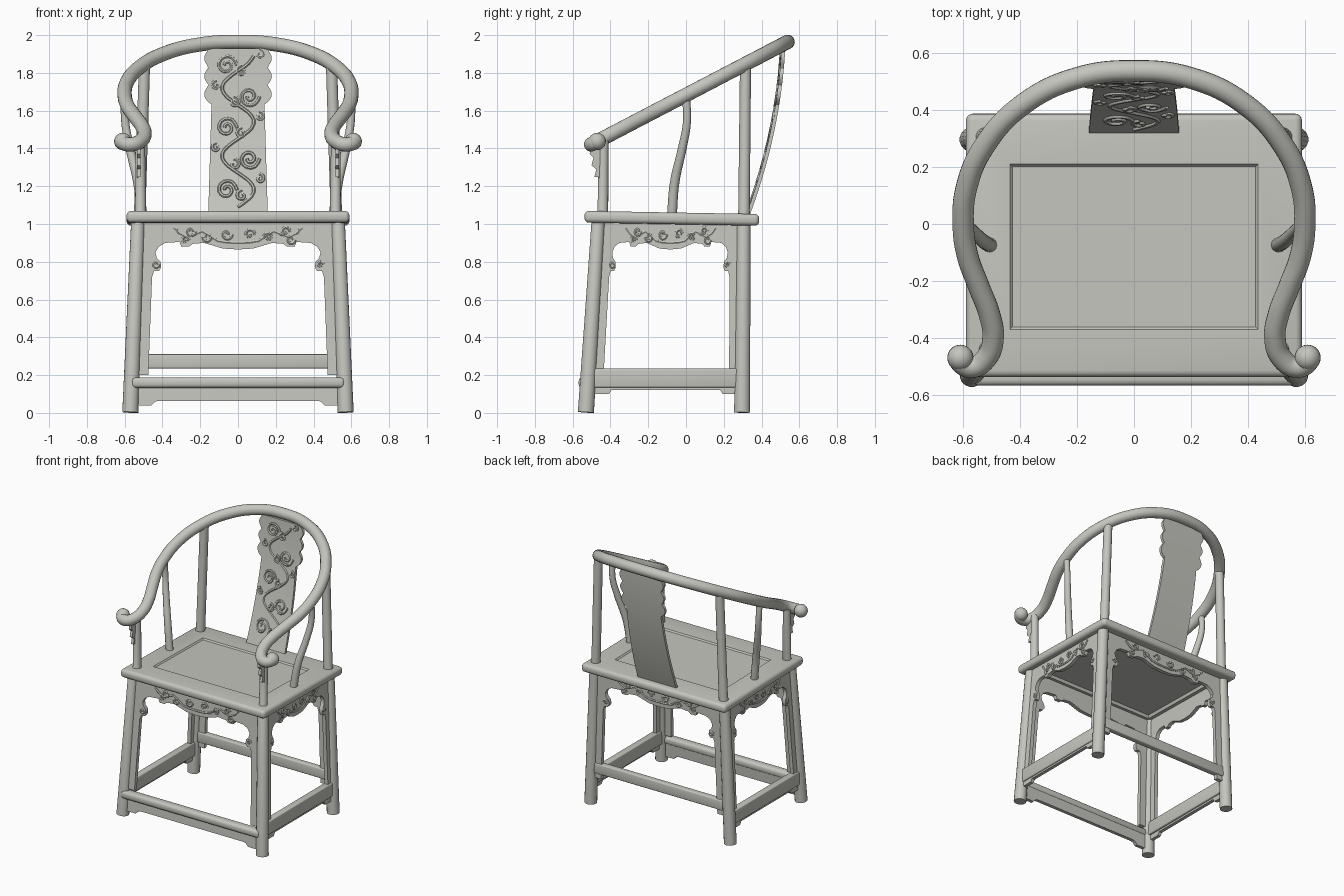
import bpy, bmesh
from math import sin, cos, pi

cube = bpy.data.objects.get("Cube")
if cube:
    bpy.data.objects.remove(cube, do_unlink=True)

mat = bpy.data.materials.new("pale_grey_wood")
mat.use_nodes = True
colour = (0.56, 0.56, 0.52, 1)
mat.diffuse_color = colour
mat.node_tree.nodes["Principled BSDF"].inputs["Base Color"].default_value = colour


def finish(obj):
    """Link, smooth and colour an object."""
    if obj.name not in bpy.context.collection.objects:
        bpy.context.collection.objects.link(obj)
    bpy.ops.object.select_all(action='DESELECT')
    obj.select_set(True)
    bpy.context.view_layer.objects.active = obj
    if obj.type == 'CURVE':
        bpy.ops.object.convert(target='MESH')
    obj = bpy.context.object
    obj.data.materials.clear()
    obj.data.materials.append(mat)
    bpy.ops.object.shade_smooth_by_angle(angle=0.7)


def from_bmesh(name, bm):
    bmesh.ops.recalc_face_normals(bm, faces=bm.faces)
    mesh = bpy.data.meshes.new(name)
    bm.to_mesh(mesh)
    bm.free()
    finish(bpy.data.objects.new(name, mesh))


def tube(name, paths, radius, radii=None, handle='AUTO', sides=4, res=6):
    """Round rods along one or more paths."""
    curve = bpy.data.curves.new(name, 'CURVE')
    curve.dimensions = '3D'
    curve.bevel_depth = radius
    curve.bevel_resolution = sides
    curve.resolution_u = res
    curve.use_fill_caps = True
    for path in paths:
        spline = curve.splines.new('BEZIER')
        spline.bezier_points.add(len(path) - 1)
        for i, (bp, co) in enumerate(zip(spline.bezier_points, path)):
            bp.co = co
            bp.handle_left_type = bp.handle_right_type = handle
            if radii:
                bp.radius = radii[i] / radius
    finish(bpy.data.objects.new(name, curve))


def box(name, centre, size, bevel):
    bm = bmesh.new()
    bmesh.ops.create_cube(bm, size=1)
    for v in bm.verts:
        v.co = [c + a * s for c, a, s in zip(centre, v.co, size)]
    bmesh.ops.bevel(bm, geom=bm.edges[:], offset=bevel, segments=3,
                    profile=0.5, affect='EDGES')
    from_bmesh(name, bm)


def panel(name, profile, place, thick):
    """Flat cut-out board: profile in (u, z), placed in space by a function."""
    bm = bmesh.new()
    loops = [[bm.verts.new(place(u, z, d)) for u, z in profile]
             for d in (-thick / 2, thick / 2)]
    for loop in loops:
        bm.faces.new(loop)
    n = len(profile)
    for i in range(n):
        j = (i + 1) % n
        bm.faces.new((loops[0][i], loops[0][j], loops[1][j], loops[1][i]))
    bmesh.ops.recalc_face_normals(bm, faces=bm.faces)
    bmesh.ops.triangulate(bm, faces=[f for f in bm.faces if len(f.verts) > 4])
    from_bmesh(name, bm)


def mirrored(half):
    return half + [(-u, z) for u, z in reversed(half) if u > 0]


def spiral(u, z, r, start, turns):
    return [(u + r * (1 - 0.08 * i) * cos(start + turns * 2 * pi * i / 10),
             z + r * (1 - 0.08 * i) * sin(start + turns * 2 * pi * i / 10))
            for i in range(11)]


# Leaning planes of the four sides; d pushes outward
def front(u, z, d):
    return (u, -0.53 + 0.065 * z - d, z)


def back(u, z, d):
    return (u, 0.297 + 0.008 * z + d, z)


def side(s):
    return lambda u, z, d: (s * (0.57 - 0.04 * z + d), -0.11 + 0.03 * z + 0.7 * u, z)


planes = {"front": front, "back": back, "left": side(1), "right": side(-1)}

# Seat: rounded slab with sunken panels above and below
bm = bmesh.new()
bmesh.ops.create_cube(bm, size=1)
for v in bm.verts:
    v.co = (v.co.x * 1.18, v.co.y * 0.925 - 0.075, v.co.z * 0.062 + 1.03)
bmesh.ops.bevel(bm, geom=bm.edges[:], offset=0.024, segments=4, profile=0.5, affect='EDGES')
for up, hx, y0, y1, depth in ((1, 0.435, -0.37, 0.21, -0.01), (-1, 0.49, -0.43, 0.27, -0.02)):
    face = max(bm.faces, key=lambda f: f.calc_center_median().z * up + f.calc_area())
    bmesh.ops.inset_region(bm, faces=[face], thickness=0.1)
    for v in face.verts:
        v.co.x = hx if v.co.x > 0 else -hx
        v.co.y = y1 if v.co.y > -0.075 else y0
    bmesh.ops.inset_region(bm, faces=[face], thickness=0.012, depth=depth)
for v in bm.verts:
    v.co.z -= 0.018 * (v.co.y + 0.075)
from_bmesh("seat", bm)

# Legs, posts and arm supports
for s, label in ((1, "left"), (-1, "right")):
    tube(label + "_front_leg",
         [[(s * 0.57, -0.53, 0.003), (s * 0.53, -0.465, 1.0), (s * 0.515, -0.44, 1.07),
           (s * 0.518, -0.436, 1.44)]],
         0.042, (0.043, 0.037, 0.029, 0.026), 'VECTOR', 6, 2)
    tube(label + "_back_leg",
         [[(s * 0.57, 0.297, 0.002), (s * 0.53, 0.305, 1.0), (s * 0.52, 0.307, 1.07),
           (s * 0.495, 0.315, 1.845)]],
         0.042, (0.043, 0.037, 0.031, 0.03), 'VECTOR', 6, 2)
    tube(label + "_arm_support",
         [[(s * 0.505, -0.075, 1.04), (s * 0.53, -0.06, 1.22), (s * 0.572, -0.02, 1.4),
           (s * 0.597, 0.005, 1.54), (s * 0.6, 0.0, 1.68)]],
         0.023, (0.026, 0.025, 0.023, 0.021, 0.021))
    # Scalloped bracket under the hand rest
    panel(label + "_arm_bracket",
          [(-0.44, 1.22), (-0.465, 1.25), (-0.485, 1.25), (-0.475, 1.29), (-0.5, 1.31),
           (-0.49, 1.35), (-0.51, 1.37), (-0.505, 1.42), (-0.44, 1.42)],
          lambda u, z, d: (s * (0.525 + d), u, z), 0.02)

# Horseshoe arm rail lying in a sloping plane, with curled ends
half = [(0.2, 0.513), (0.39, 0.42), (0.525, 0.275), (0.588, 0.13), (0.6, 0.0),
        (0.585, -0.11), (0.545, -0.22), (0.507, -0.32), (0.495, -0.4),
        (0.518, -0.47), (0.565, -0.502), (0.605, -0.49), (0.615, -0.465)]
rail = [(-x, y) for x, y in reversed(half)] + [(0, 0.538)] + half
tube("arm_rail", [[(x, y, 1.965 + 0.522 * (y - 0.54)) for x, y in rail]], 0.038, None, 'AUTO', 7, 8)
for s, label in ((1, "left"), (-1, "right")):
    bm = bmesh.new()
    bmesh.ops.create_uvsphere(bm, u_segments=20, v_segments=12, radius=0.046)
    bmesh.ops.translate(bm, verts=bm.verts, vec=(s * 0.61, -0.47, 1.437))
    from_bmesh(label + "_hand_scroll", bm)


# Curved back splat with scalloped upper edges
def splat_y(z):
    t = (z - 1.04) / 0.88
    return 0.325 + 0.33 * t - 0.14 * t * t


def splat_half(z):
    if z < 1.64:
        return 0.158 - 0.03 * (z - 1.04)
    return 0.155 + 0.024 * abs(sin((z - 1.64) * pi / 0.095))


bm = bmesh.new()
rings = []
for i in range(61):
    z = 1.04 + 0.89 * i / 60
    w, y = splat_half(z), splat_y(z)
    rings.append([bm.verts.new((a * w, y + b, z))
                  for a, b in ((-1, -0.01), (1, -0.01), (1, 0.01), (-1, 0.01))])
for a, b in zip(rings, rings[1:]):
    for k in range(4):
        bm.faces.new((a[k], a[(k + 1) % 4], b[(k + 1) % 4], b[k]))
bm.faces.new(rings[0])
bm.faces.new(rings[-1])
from_bmesh("back_splat", bm)

# Carved scrolls on the splat: a winding stem with curls in its bends
carving = [[(0.085 * sin((1.09 + 0.04 * i - 1.09) * 2 * pi / 0.36), 1.09 + 0.04 * i)
            for i in range(21)]]
for k in range(5):
    s = 1 if k % 2 == 0 else -1
    z = 1.18 + 0.165 * k
    carving += [spiral(-s * 0.06, z, 0.055, 0, s * 1.5),
                spiral(s * 0.115, z + 0.06, 0.025, pi / 2, -s),
                spiral(s * 0.02, z - 0.03, 0.03, pi / 2, s)]
tube("splat_carving", [[(u, splat_y(z) - 0.01, z) for u, z in p] for p in carving],
     0.009, None, 'AUTO', 1, 2)

# Shaped aprons running down the inside of the legs, with carved scrolls
apron = mirrored([(0.55, 1.005), (0.56, 0.2), (0.475, 0.2), (0.455, 0.72), (0.445, 0.75),
                  (0.42, 0.75), (0.407, 0.77), (0.41, 0.8), (0.43, 0.82), (0.437, 0.85),
                  (0.42, 0.88), (0.385, 0.9), (0.31, 0.905), (0.3, 0.88), (0.26, 0.88),
                  (0.24, 0.895), (0.18, 0.9), (0.13, 0.885), (0.08, 0.87), (0, 0.865)])
scrolls = []
for s in (1, -1):
    scrolls += [[(s * u, z) for u, z in ((0.34, 0.98), (0.27, 0.93), (0.19, 0.96),
                                         (0.11, 0.91), (0, 0.9))],
                spiral(s * 0.25, 0.96, 0.026, 0, s), spiral(s * 0.16, 0.93, 0.026, pi, -s),
                spiral(s * 0.06, 0.945, 0.03, 0, s), spiral(s * 0.28, 0.915, 0.022, 0, -s),
                spiral(s * 0.435, 0.785, 0.017, 0, s)]
for label, place in planes.items():
    panel(label + "_apron", apron, place, 0.028)
    tube(label + "_apron_carving", [[place(u, z, 0.014) for u, z in p] for p in scrolls],
         0.008, None, 'AUTO', 1, 2)

# Foot rest and stretchers with small bracketed boards beneath
box("foot_rest", (0, -0.535, 0.16), (1.13, 0.066, 0.056), 0.02)
box("back_stretcher", (0, 0.299, 0.273), (1.12, 0.045, 0.075), 0.008)
panel("foot_rest_board", mirrored([(0.56, 0.14), (0.56, 0.038), (0.46, 0.038), (0.44, 0.06),
                                   (0.42, 0.064)]), front, 0.025)
for s, label in ((1, "left"), (-1, "right")):
    box(label + "_stretcher", (s * 0.562, -0.11, 0.185), (0.05, 0.8, 0.1), 0.008)
    panel(label + "_stretcher_board",
          mirrored([(0.56, 0.15), (0.56, 0.1), (0.43, 0.1), (0.41, 0.122)]), side(s), 0.025)
